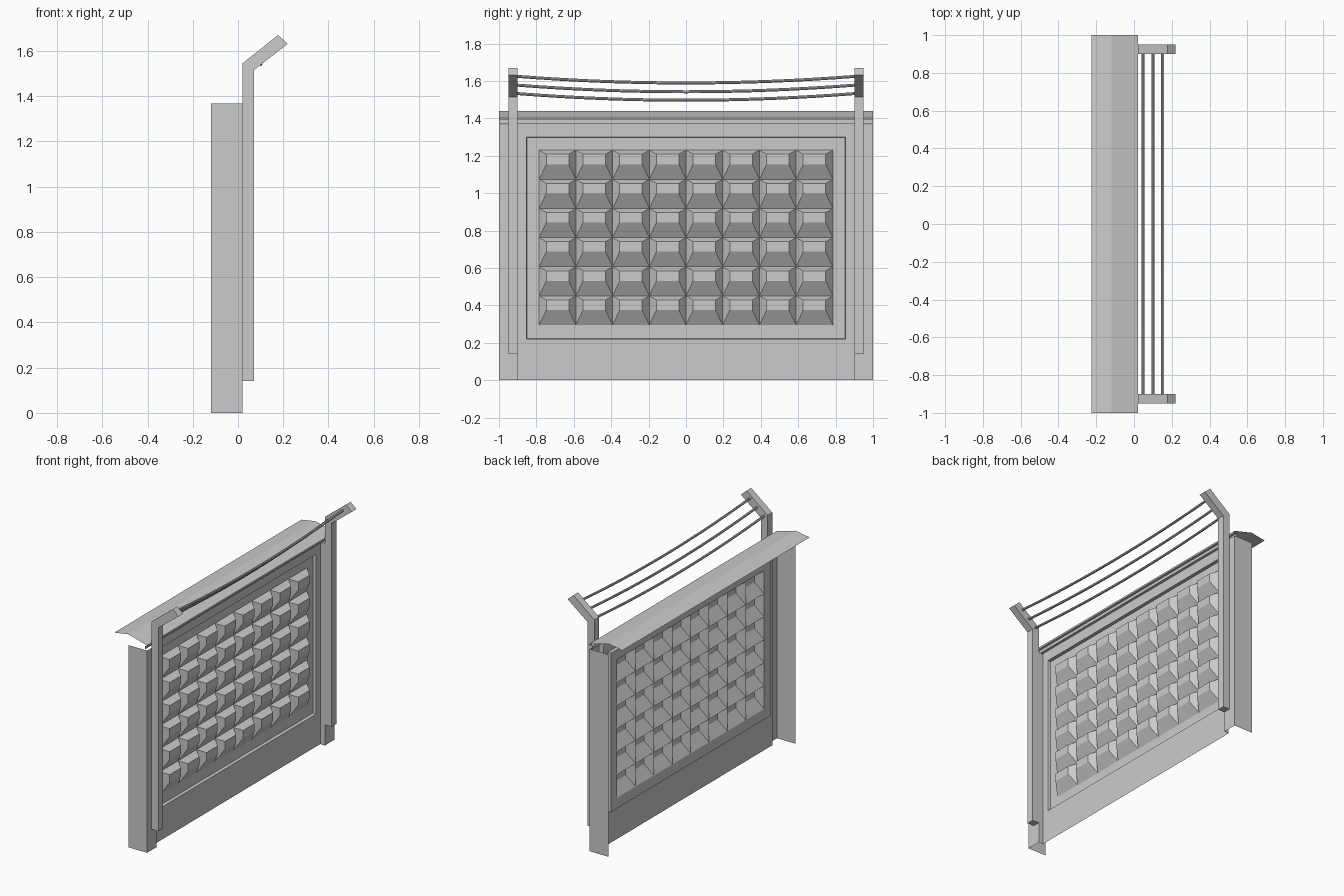
import bpy, bmesh, math

if "Cube" in bpy.data.objects:
    bpy.data.objects.remove(bpy.data.objects["Cube"])

FRONT, PANEL, RECESS, TIP = 0.02, -0.015, -0.035, 0.012


def make(name, build):
    bm = bmesh.new()
    build(bm)
    bmesh.ops.remove_doubles(bm, verts=bm.verts, dist=1e-5)
    me = bpy.data.meshes.new(name)
    bm.to_mesh(me)
    bm.free()
    ob = bpy.data.objects.new(name, me)
    bpy.context.collection.objects.link(ob)
    return ob


def face(bm, pts):
    bm.faces.new([bm.verts.new(p) for p in pts])


def rect(x, y0, y1, z0, z1):
    return [(x, y0, z0), (x, y1, z0), (x, y1, z1), (x, y0, z1)]


def ring(bm, a, b):
    for i in range(4):
        j = (i + 1) % 4
        face(bm, [a[i], a[j], b[j], b[i]])


# End columns: open-backed sheets with a side plate, front strip and inner return
def columns(bm):
    path = [(-0.12, -1), (FRONT, -1), (FRONT, -0.9), (PANEL, -0.9)]
    for p in (path, [(x, -y) for x, y in reversed(path)]):
        for (xa, ya), (xb, yb) in zip(p, p[1:]):
            face(bm, [(xa, ya, 0), (xb, yb, 0), (xb, yb, 1.367), (xa, ya, 1.367)])


make("end_columns", columns)


# Panel: flat border, stepped recess and an 8 x 6 field of off-centre frustums
def panel(bm):
    y1, z0, z1 = 0.785, 0.295, 1.23
    outer = rect(PANEL, -0.9, 0.9, 0, 1.37)
    edge = rect(PANEL, -0.853, 0.853, 0.22, 1.3)
    floor = rect(RECESS, -0.85, 0.85, 0.223, 1.297)
    field = rect(RECESS, -y1, y1, z0, z1)
    ring(bm, outer, edge)
    ring(bm, edge, floor)
    ring(bm, floor, field)
    w, h = 2 * y1 / 8, (z1 - z0) / 6
    for i in range(8):
        for j in range(6):
            y, z = -y1 + i * w, z0 + j * h
            top = rect(TIP, y + 0.038, y + w - 0.038, z + 0.08, z + h - 0.022)
            ring(bm, rect(RECESS, y, y + w, z, z + h), top)
            face(bm, top)


make("studded_panel", panel)


# Coping: open folded sheet along the top, with a lip and the panel's top soffit
def coping(bm):
    prof = [(-0.225, 1.423), (-0.12, 1.44), (FRONT, 1.402), (FRONT, 1.39),
            (0.003, 1.39), (0.003, 1.37), (PANEL, 1.37)]
    for (xa, za), (xb, zb) in zip(prof, prof[1:]):
        y = 0.9 if xb == PANEL else 1
        face(bm, [(xa, -y, za), (xb, -y, zb), (xb, y, zb), (xa, y, za)])


make("coping", coping)


# Bent posts
def post(side):
    def build(bm):
        prof = [(0.02, 0.14), (0.07, 0.14), (0.07, 1.515), (0.22, 1.632),
                (0.177, 1.67), (0.02, 1.545)]
        f = bm.faces.new([bm.verts.new((x, side * 0.9, z)) for x, z in prof])
        r = bmesh.ops.extrude_face_region(bm, geom=[f], use_keep_orig=True)
        vs = [v for v in r["geom"] if isinstance(v, bmesh.types.BMVert)]
        bmesh.ops.translate(bm, verts=vs, vec=(0, side * 0.05, 0))
        bmesh.ops.recalc_face_normals(bm, faces=bm.faces)
    return build


make("left_post", post(-1))
make("right_post", post(1))


# Sagging wires between the bent arms
def wire(x, z):
    def build(bm):
        n, k, r = 16, 8, 0.008
        loops = []
        for i in range(n + 1):
            t = -1 + 2 * i / n
            zc = z - 0.036 * (1 - t * t)
            loops.append([bm.verts.new((x + r * math.cos(a), 0.91 * t, zc + r * math.sin(a)))
                          for a in (2 * math.pi * q / k for q in range(k))])
        for a, b in zip(loops, loops[1:]):
            for q in range(k):
                s = (q + 1) % k
                bm.faces.new([a[q], b[q], b[s], a[s]])
        bm.faces.new(loops[0])
        bm.faces.new(loops[-1][::-1])
        bmesh.ops.recalc_face_normals(bm, faces=bm.faces)
    return build


for i, (x, z) in enumerate([(0.048, 1.533), (0.1, 1.578), (0.152, 1.625)]):
    make(f"wire_{i + 1}", wire(x, z))
